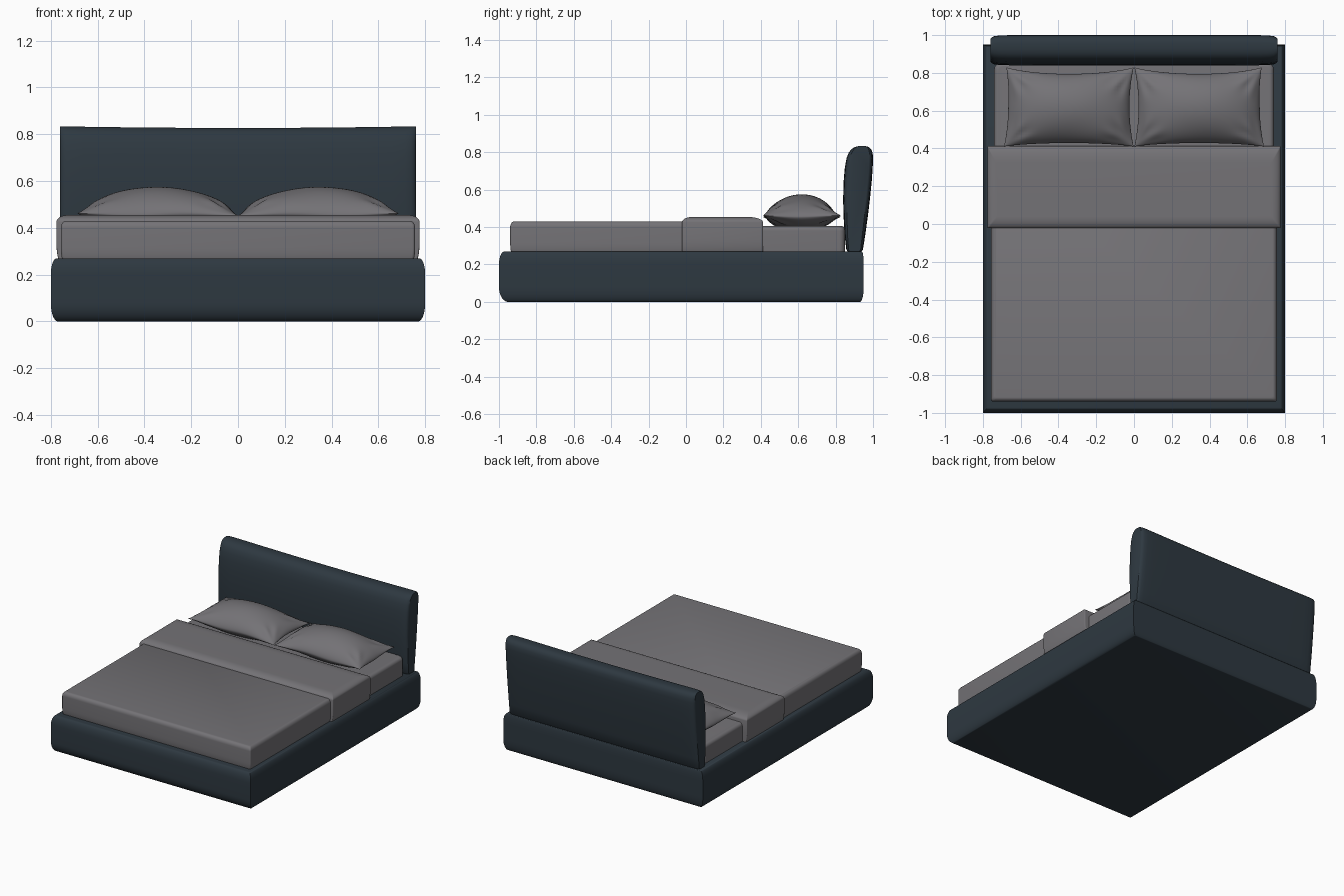
import bpy, bmesh, math

if "Cube" in bpy.data.objects:
    bpy.data.objects.remove(bpy.data.objects["Cube"])


def material(name, rgb):
    m = bpy.data.materials.new(name)
    m.diffuse_color = (*rgb, 1)
    m.use_nodes = True
    m.node_tree.nodes["Principled BSDF"].inputs["Base Color"].default_value = m.diffuse_color
    return m


DARK = material("dark slate upholstery", (0.027, 0.040, 0.052))
GREY = material("warm grey linen", (0.175, 0.170, 0.182))


def finish(name, bm, mat, angle=35):
    bmesh.ops.remove_doubles(bm, verts=bm.verts, dist=0.00005)
    bmesh.ops.recalc_face_normals(bm, faces=bm.faces)
    me = bpy.data.meshes.new(name)
    bm.to_mesh(me)
    bm.free()
    me.materials.append(mat)
    ob = bpy.data.objects.new(name, me)
    bpy.context.collection.objects.link(ob)
    bpy.ops.object.select_all(action='DESELECT')
    ob.select_set(True)
    bpy.context.view_layer.objects.active = ob
    bpy.ops.object.shade_smooth_by_angle(angle=math.radians(angle))
    return ob


def loft(bm, rings):
    """Skin a list of closed rings and cap both ends."""
    vr = [[bm.verts.new(p) for p in r] for r in rings]
    n = len(vr[0])
    for a, b in zip(vr, vr[1:]):
        for i in range(n):
            j = (i + 1) % n
            bm.faces.new((a[i], a[j], b[j], b[i]))
    bm.faces.new(vr[0][::-1])
    bm.faces.new(vr[-1])


def rect_ring(x, y0, y1, z, r):
    if r == 0:
        return [(-x, y0, z), (x, y0, z), (x, y1, z), (-x, y1, z)]
    pts = []
    for k, (cx, cy) in enumerate([(x - r, y1 - r), (r - x, y1 - r), (r - x, y0 + r), (x - r, y0 + r)]):
        for s in range(6):
            a = math.pi / 2 * (k + s / 5)
            pts.append((cx + r * math.cos(a), cy + r * math.sin(a), z))
    return pts


def block(name, x, y0, y1, z0, z1, bottom, top, r, mat):
    """Cushion block; bottom/top = (side, front, back inset, height) of the edge roll."""
    rings = []
    steps = 9
    for (sx, sf, sb, h), base, sign in ((bottom, z0, 1), (top, z1, -1)):
        part = []
        for i in range(steps + 1):
            t = math.pi / 2 * i / steps
            k = 1 - math.sin(t)
            z = base + sign * h * (1 - math.cos(t))
            part.append(rect_ring(x - sx * k, y0 + sf * k, y1 - sb * k, z, r))
        rings += part if sign == 1 else part[::-1]
    bm = bmesh.new()
    loft(bm, rings)
    return finish(name, bm, mat)


# Upholstered base with rolled sides and mitred corners
block("bed_base", 0.80, -1.0, 0.95, 0.0, 0.27,
      (0.03, 0.05, 0.02, 0.08), (0.025, 0.03, 0.01, 0.07), 0, DARK)

# Mattress, blanket and folded-back blanket band
block("mattress", 0.74, -0.92, 0.85, 0.25, 0.405,
      (0.01, 0.01, 0.01, 0.03), (0.022, 0.02, 0.015, 0.025), 0.03, GREY)
block("blanket", 0.757, -0.94, 0.38, 0.255, 0.43,
      (0.012, 0.012, 0.0, 0.06), (0.022, 0.022, 0.0, 0.03), 0.012, GREY)
block("blanket_fold", 0.776, -0.022, 0.412, 0.255, 0.455,
      (0.018, 0.0, 0.0, 0.08), (0.05, 0.06, 0.09, 0.03), 0.006, GREY)

# Headboard: side profile rows (z, front y, back y) lofted across the width
rows = [(0.265, 0.867, 0.935), (0.28, 0.857, 0.946), (0.35, 0.849, 0.957),
        (0.45, 0.843, 0.971), (0.55, 0.840, 0.983), (0.65, 0.843, 0.993),
        (0.72, 0.849, 0.998), (0.77, 0.858, 1.0), (0.80, 0.870, 0.998),
        (0.818, 0.884, 0.990), (0.829, 0.902, 0.978), (0.834, 0.925, 0.958)]
half = [(0, 1), (0.25, 1), (0.5, 1), (0.66, 0.995), (0.715, 0.97),
        (0.74, 0.92), (0.753, 0.84), (0.76, 0.72)]
stations = [(-x, s) for x, s in half[:0:-1]] + half
rings = []
for x, s in stations:
    dip = 0.007 * (1 - (x / 0.76) ** 2)
    ring = []
    for side in (1, 2):
        for row in (rows if side == 1 else rows[::-1]):
            mid = (row[1] + row[2]) / 2
            z = row[0] - dip * max(0, (row[0] - 0.265) / 0.57)
            ring.append((x, mid + (row[side] - mid) * s, z))
    rings.append(ring)
bm = bmesh.new()
loft(bm, rings)
finish("headboard", bm, DARK, 40)


# Pillows: inflated pinched-corner cushions with small creases at the corners
def pillow(name, side):
    nu, nv = 48, 32
    bm = bmesh.new()

    def point(i, j, up):
        # cosine spacing puts more detail at the seams
        u = -math.cos(math.pi * i / nu)
        v = -math.cos(math.pi * j / nv)
        x = 0.343 * u * (1 - 0.065 * (1 - v * v))
        y = 0.21 * v * (1 - (0.17 if v > 0 else 0.09) * (1 - u * u) ** 0.8)
        if v > 0:
            x -= 0.012 * v * max(u, 0)
        e = max(0.0, (1 - u * u) * (1 - v * v))
        h = e ** 0.62
        crease = 0
        for cu in (-1, 1):
            for cv in (-1, 1):
                du, dv = abs(cu - u) * 0.343, abs(cv - v) * 0.21
                d = math.hypot(du, dv)
                a = math.atan2(dv, du)
                crease += math.sin(9 * a + cu + 2 * cv) * math.exp(-((d - 0.10) / 0.06) ** 2)
        crease *= 0.006 * min(1, e * 4)
        if up:
            z = 0.458 + 0.117 * h + crease
        else:
            z = max(0.402, 0.458 - 0.085 * h - crease)
        z += 0.004 * math.sin(5 * u + 3 * v) * (1 - e)
        return (side * (0.345 + x), 0.62 + y, z)

    for up in (True, False):
        g = [[bm.verts.new(point(i, j, up)) for j in range(nv + 1)] for i in range(nu + 1)]
        for i in range(nu):
            for j in range(nv):
                bm.faces.new((g[i][j], g[i + 1][j], g[i + 1][j + 1], g[i][j + 1]))
    finish(name, bm, GREY, 50)


pillow("left_pillow", -1)
pillow("right_pillow", 1)
